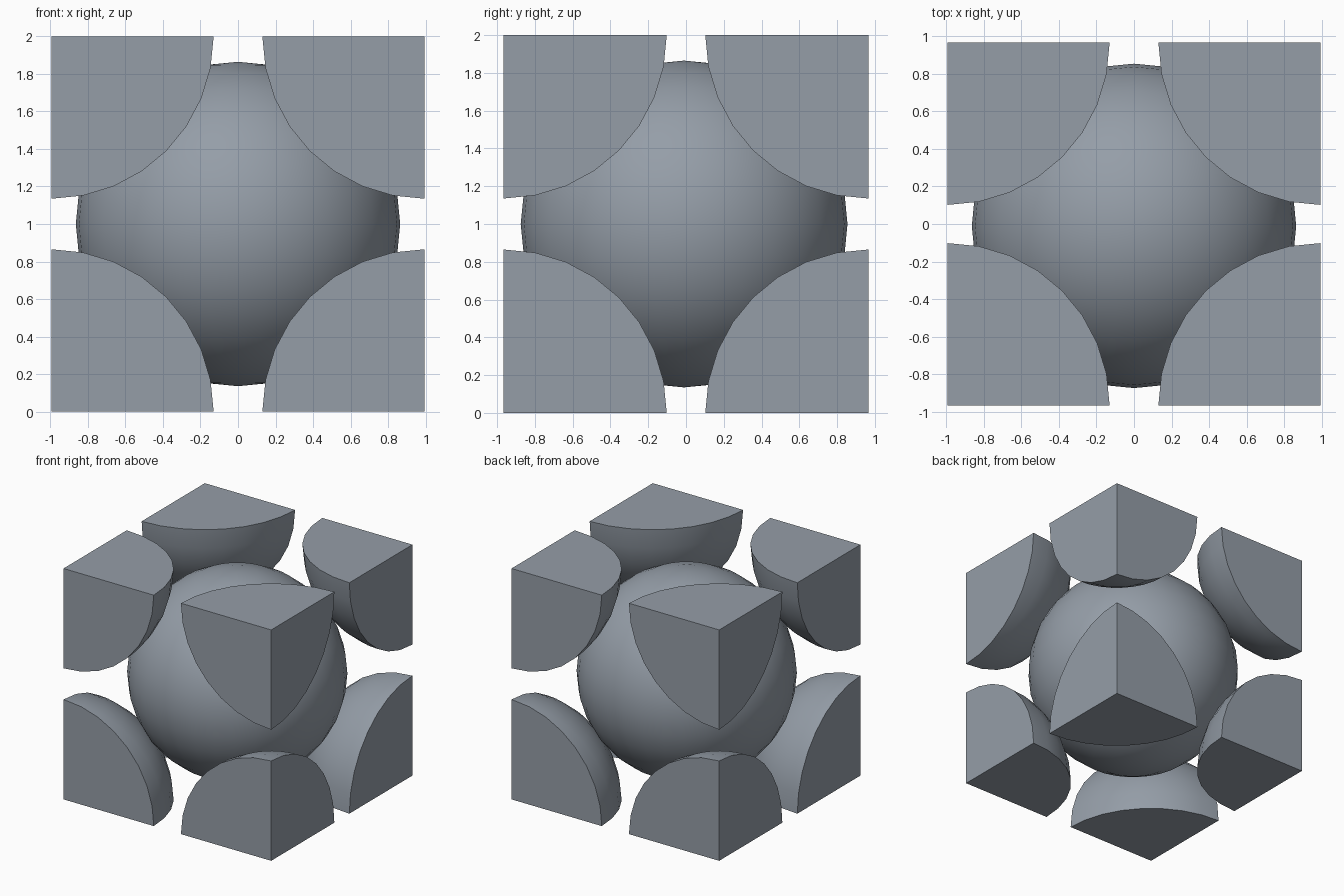
import bpy, bmesh, math
from mathutils import Vector

if "Cube" in bpy.data.objects:
    bpy.data.objects.remove(bpy.data.objects["Cube"])

R = 0.865                      # shared ball radius
HX, HY, TOP = 0.995, 0.967, 2.0  # cell half width, half depth, height
N = 8                          # facets per quarter turn

grey = bpy.data.materials.new("blue grey")
grey.diffuse_color = (0.30, 0.34, 0.39, 1)
grey.use_nodes = True
grey.node_tree.nodes["Principled BSDF"].inputs["Base Color"].default_value = grey.diffuse_color


def finish(name, bm, loc):
    bmesh.ops.recalc_face_normals(bm, faces=bm.faces)
    me = bpy.data.meshes.new(name)
    bm.to_mesh(me)
    bm.free()
    me.materials.append(grey)
    ob = bpy.data.objects.new(name, me)
    ob.location = loc
    bpy.context.collection.objects.link(ob)
    bpy.ops.object.select_all(action='DESELECT')
    ob.select_set(True)
    bpy.context.view_layer.objects.active = ob
    bpy.ops.object.shade_smooth_by_angle(angle=math.radians(30))


# whole ball in the middle
bm = bmesh.new()
bmesh.ops.create_uvsphere(bm, u_segments=4 * N, v_segments=2 * N, radius=R)
finish("centre_ball", bm, (0, -0.01, 1.0))


def corner(name, sx, sy, sz, loc):
    """One eighth of a ball, closed by three flat quarter discs."""
    bm = bmesh.new()
    step = math.pi / 2 / N
    o = bm.verts.new((0, 0, 0))
    pole = bm.verts.new((0, 0, sz * R))
    rows = []
    for i in range(1, N + 1):
        t = i * step
        rows.append([bm.verts.new((sx * R * math.sin(t) * math.cos(j * step),
                                   sy * R * math.sin(t) * math.sin(j * step),
                                   sz * R * math.cos(t))) for j in range(N + 1)])
    for j in range(N):
        bm.faces.new((pole, rows[0][j], rows[0][j + 1]))
        for a, b in zip(rows, rows[1:]):
            bm.faces.new((a[j], b[j], b[j + 1], a[j + 1]))
    bm.faces.new([o, pole] + [r[0] for r in rows])
    bm.faces.new([o, pole] + [r[-1] for r in rows])
    bm.faces.new([o] + rows[-1])
    finish(name, bm, loc)


# eight corner pieces, each bulging towards the middle
for sx, xn in ((1, "left"), (-1, "right")):
    for sy, yn in ((1, "front"), (-1, "back")):
        for sz, zn in ((1, "lower"), (-1, "upper")):
            corner(f"{zn}_{yn}_{xn}_corner", sx, sy, sz,
                   Vector((-sx * HX, -sy * HY, 0 if sz > 0 else TOP)))
